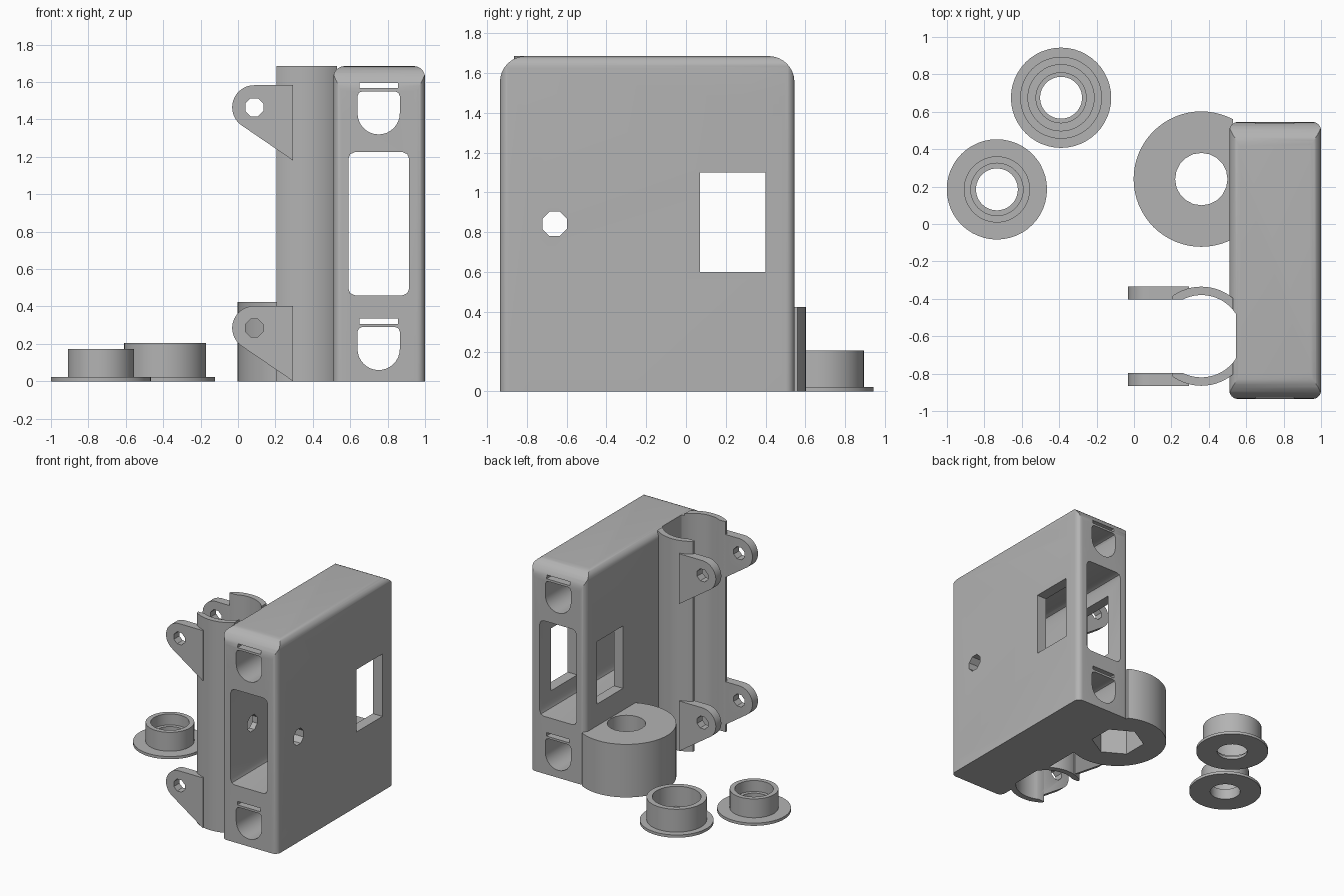
import bpy, bmesh
from math import pi, cos, sin, radians

cube = bpy.data.objects.get("Cube")
if cube:
    bpy.data.objects.remove(cube, do_unlink=True)

grey = bpy.data.materials.new("plain grey")
grey.use_nodes = True
colour = (0.45, 0.45, 0.45, 1)
grey.diffuse_color = colour
grey.node_tree.nodes["Principled BSDF"].inputs["Base Color"].default_value = colour

AXES = {"x": lambda a, b, t: (t, a, b),
        "y": lambda a, b, t: (a, t, b),
        "z": lambda a, b, t: (a, b, t)}


def finish(name, bm):
    bmesh.ops.recalc_face_normals(bm, faces=bm.faces)
    mesh = bpy.data.meshes.new(name)
    bm.to_mesh(mesh)
    bm.free()
    mesh.materials.append(grey)
    ob = bpy.data.objects.new(name, mesh)
    bpy.context.collection.objects.link(ob)
    return ob


def prism(name, outline, axis, lo, hi):
    """Extrude a closed 2D outline along an axis."""
    bm = bmesh.new()
    place = AXES[axis]
    ends = [[bm.verts.new(place(a, b, t)) for a, b in outline] for t in (lo, hi)]
    bm.faces.new(ends[0])
    bm.faces.new(ends[1])
    n = len(outline)
    for i in range(n):
        j = (i + 1) % n
        bm.faces.new((ends[0][i], ends[0][j], ends[1][j], ends[1][i]))
    return finish(name, bm)


def arc(a, b, r, start, end, n=8):
    return [(a + r * cos(radians(start + (end - start) * i / n)),
             b + r * sin(radians(start + (end - start) * i / n))) for i in range(n + 1)]


def circle(a, b, r, n=48, turn=0):
    return [(a + r * cos(turn + 2 * pi * i / n), b + r * sin(turn + 2 * pi * i / n))
            for i in range(n)]


def rounded(a0, a1, b0, b1, top, bottom=0, n=8):
    """Rectangle with separate top and bottom corner radii."""
    pts = arc(a1 - top, b1 - top, top, 0, 90, n) + arc(a0 + top, b1 - top, top, 90, 180, n)
    if bottom:
        pts += arc(a0 + bottom, b0 + bottom, bottom, 180, 270, n)
        pts += arc(a1 - bottom, b0 + bottom, bottom, 270, 360, n)
    else:
        pts += [(a0, b0), (a1, b0)]
    return pts


def rect(a0, a1, b0, b1):
    return [(a0, b0), (a1, b0), (a1, b1), (a0, b1)]


def combine(ob, operation, *others):
    """Apply booleans in turn and discard the helpers."""
    bpy.context.view_layer.objects.active = ob
    for other in others:
        mod = ob.modifiers.new("cut", "BOOLEAN")
        mod.operation = operation
        mod.solver = "EXACT"
        mod.object = other
        bpy.ops.object.modifier_apply(modifier=mod.name)
        bpy.data.objects.remove(other, do_unlink=True)


def smooth(ob):
    bpy.ops.object.select_all(action="DESELECT")
    ob.select_set(True)
    bpy.context.view_layer.objects.active = ob
    bpy.ops.object.shade_smooth_by_angle(angle=radians(30))


H = 1.685
TX, TY = 0.36, -0.6      # clamp axis
SX, SY = 0.36, 0.24      # round foot axis


def bore():
    """Clamp bore, flattened where it meets the housing."""
    ob = prism("bore", circle(TX, TY, 0.22, 64), "z", -0.1, H + 0.1)
    combine(ob, "DIFFERENCE", prism("flat", rect(0.545, 1, -1, 0), "z", -0.2, H + 0.2))
    return ob


def hex_pocket():
    return prism("pocket", circle(SX, SY, 0.195, 6, pi / 6), "z", -0.1, 0.2)


# Housing: intersection of three rounded extrusions
housing = prism("housing", rounded(-0.935, 0.545, 0, H, 0.13), "x", 0.51, 1.0)
combine(housing, "INTERSECT",
        prism("front_shape", rounded(0.51, 1.0, 0, H, 0.06), "y", -1, 0.7),
        prism("plan_shape", rounded(0.51, 1.0, -0.935, 0.545, 0.045, 0.045), "z", -0.1, H + 0.1))

# Openings through the housing
cutters = [bore(), hex_pocket(),
           prism("main_window", rounded(0.59, 0.915, 0.46, 1.225, 0.035, 0.035, 2), "y", -1.1, 0.7),
           prism("side_window", rect(0.07, 0.40, 0.60, 1.10), "x", 0.4, 1.1),
           prism("cable_hole", circle(-0.66, 0.842, 0.067, 8, pi / 8), "x", 0.4, 1.1)]
for z in (0.06, 1.32):
    d_shape = arc(0.752, z + 0.113, 0.113, 180, 360, 16)
    d_shape += arc(0.84, z + 0.205, 0.025, 0, 90, 2) + arc(0.664, z + 0.205, 0.025, 90, 180, 2)
    cutters.append(prism("channel", d_shape, "y", -1.1, 0.7))
    cutters.append(prism("slot", rect(0.65, 0.855, z + 0.247, z + 0.275), "y", -1.1, 0.7))
combine(housing, "DIFFERENCE", *cutters)
smooth(housing)

# Open tubular clamp
clamp = prism("clamp_tube", circle(TX, TY, 0.265, 64), "z", 0, H)
combine(clamp, "DIFFERENCE", bore(),
        prism("inside_housing", rect(0.53, 1, -1, 0), "z", -0.1, H + 0.1),
        prism("mouth", rect(0, 0.32, TY - 0.197, TY + 0.197), "z", -0.1, H + 0.1),
        prism("lip_trim", rect(0, 0.207, -1, 0), "z", -0.1, H + 0.1))
smooth(clamp)

# Two pairs of bolt ears
for level, z in (("lower", 0.285), ("upper", 1.465)):
    for side, y in (("front", -0.867), ("back", -0.403)):
        outline = [(0.295, z + 0.118)] + arc(0.087, z, 0.118, 90, 234, 20) + [(0.295, z - 0.285)]
        ear = prism(level + "_" + side + "_ear", outline, "y", y, y + 0.07)
        combine(ear, "DIFFERENCE", bore(),
                prism("bolt_hole", circle(0.087, z, 0.052, 8, pi / 8), "y", -1, 0))
        smooth(ear)

# Round foot with a bolt hole and a hexagonal pocket beneath
foot = prism("round_foot", circle(SX, SY, 0.362, 64), "z", 0, 0.425)
combine(foot, "DIFFERENCE", hex_pocket(),
        prism("foot_hole", circle(SX, SY, 0.14, 20), "z", -0.2, 0.6),
        prism("inside_housing", rect(0.53, 1, -1, 1), "z", -0.1, 0.6))
smooth(foot)


def bushing(name, x, y, section):
    """Revolve a closed radius/height section."""
    bm = bmesh.new()
    n = 48
    rings = [[bm.verts.new((x + r * cos(2 * pi * i / n), y + r * sin(2 * pi * i / n), z))
              for i in range(n)] for r, z in section]
    for k, ring in enumerate(rings):
        after = rings[(k + 1) % len(rings)]
        for i in range(n):
            j = (i + 1) % n
            bm.faces.new((ring[i], ring[j], after[j], after[i]))
    smooth(finish(name, bm))


# Loose flanged bushings
bushing("large_bushing", -0.39, 0.675,
        [(0.112, 0), (0.268, 0), (0.268, 0.022), (0.219, 0.022), (0.219, 0.205),
         (0.177, 0.205), (0.177, 0.045), (0.134, 0.045), (0.134, 0.022), (0.112, 0.022)])
bushing("small_bushing", -0.733, 0.185,
        [(0.112, 0), (0.268, 0), (0.268, 0.022), (0.177, 0.022), (0.177, 0.173),
         (0.14, 0.173), (0.14, 0.085), (0.112, 0.085)])
